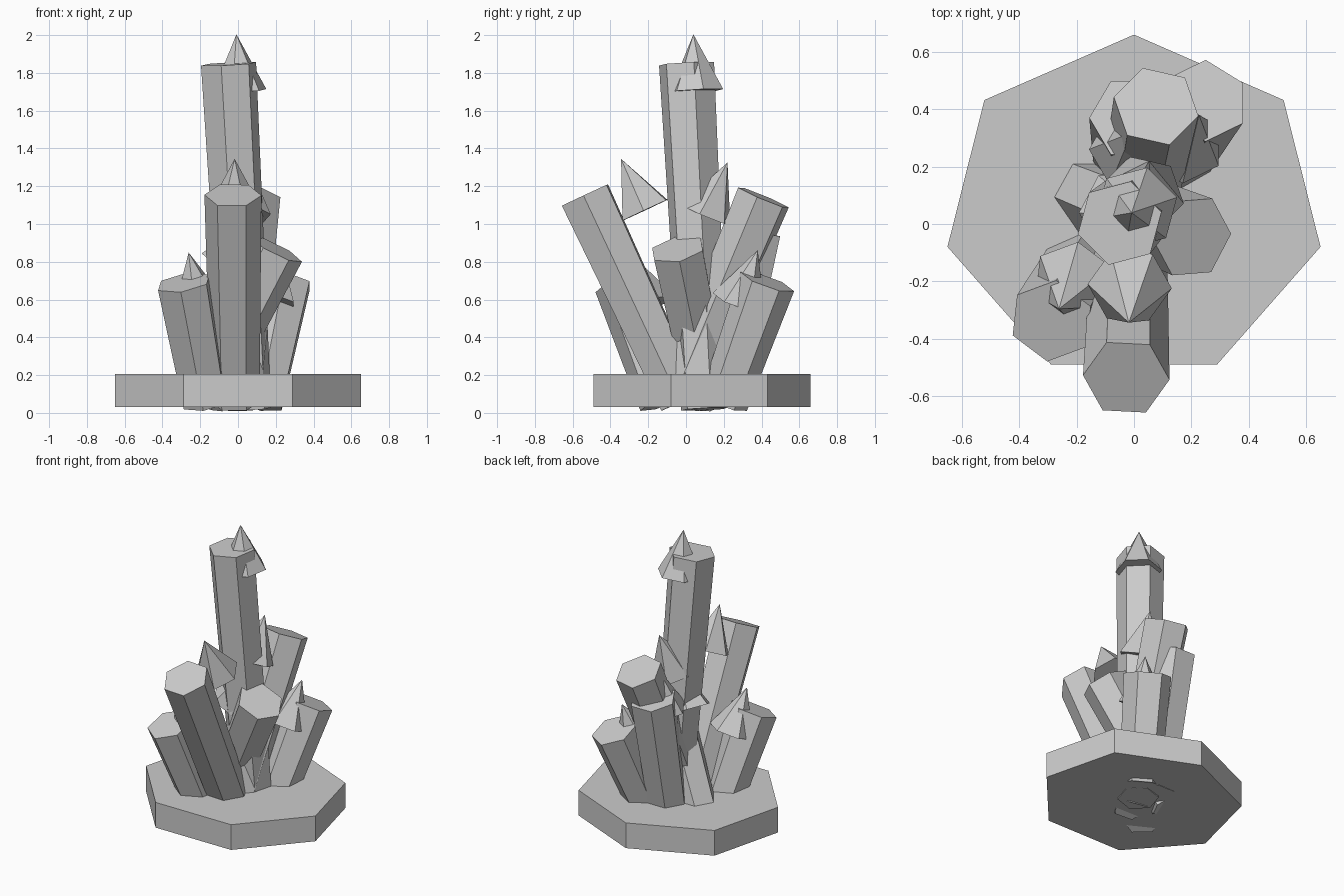
import bpy
import math
from mathutils import Vector

if "Cube" in bpy.data.objects:
    bpy.data.objects.remove(bpy.data.objects["Cube"])


def make_object(name, verts, faces):
    mesh = bpy.data.meshes.new(name)
    mesh.from_pydata(verts, [], faces)
    mesh.update()
    obj = bpy.data.objects.new(name, mesh)
    bpy.context.collection.objects.link(obj)
    return obj


def ring(center, axis, radius, roll, n=6):
    # hexagon perpendicular to the axis, roll measured from the x direction
    u = Vector((1, 0, 0))
    u = (u - axis * u.dot(axis)).normalized()
    v = axis.cross(u)
    angles = [math.radians(roll) + k * math.tau / n for k in range(n)]
    return [center + (u * math.cos(a) + v * math.sin(a)) * radius for a in angles]


def shaft(name, bottom, top, roll, r_bottom=0.13, r_top=0.151, n=6):
    b, t = Vector(bottom), Vector(top)
    axis = (t - b).normalized()
    verts = ring(b, axis, r_bottom, roll) + ring(t, axis, r_top, roll)
    faces = [(k, (k + 1) % n, n + (k + 1) % n, n + k) for k in range(n)]
    faces += [tuple(reversed(range(n))), tuple(range(n, 2 * n))]
    make_object(name, verts, faces)
    return axis


def tip(name, base, axis, roll, radius=0.147, height=0.3, n=6):
    b = Vector(base)
    verts = ring(b, axis, radius, roll) + [b + axis * height]
    faces = [(k, (k + 1) % n, n) for k in range(n)] + [tuple(reversed(range(n)))]
    make_object(name, verts, faces)


# seven-sided rock base, a little wider than deep
N = 7
outline = [(0.667 * math.sin(k * math.tau / N), 0.055 + 0.605 * math.cos(k * math.tau / N))
           for k in range(N)][::-1]
base_verts = [(x, y, z) for z in (0.03, 0.205) for x, y in outline]
base_faces = [(k, (k + 1) % N, N + (k + 1) % N, N + k) for k in range(N)]
base_faces += [tuple(reversed(range(N))), tuple(range(N, 2 * N))]
make_object("rock_base", base_verts, base_faces)

# crystals: name, shaft bottom, shaft top, roll, centre of the tip's base
crystals = [
    ("main", (0.05, 0.10, 0.02), (-0.05, 0.003, 1.848), 15, (0.008, 0.055, 1.705)),
    ("front", (-0.015, -0.025, 0.06), (-0.027, -0.535, 1.153), -3, (-0.015, -0.217, 1.073)),
    ("back", (-0.01, -0.045, 0.055), (0.077, 0.41, 1.14), -12, (0.03, 0.104, 1.05)),
    ("back_right", (0.12, 0.20, 0.055), (0.25, 0.43, 0.695), 30, (0.17, 0.28, 0.585)),
    ("front_left", (-0.17, -0.12, 0.055), (-0.287, -0.338, 0.69), 24, (-0.21, -0.20, 0.57)),
    ("right", (-0.20, 0.12, 0.065), (0.203, -0.045, 0.866), -1, (-0.06, 0.05, 0.78)),
    ("back_low", (-0.01, 0.19, 0.05), (-0.005, 0.37, 0.96), 0, (-0.01, 0.26, 0.85)),
]
for name, bottom, top, roll, tip_base in crystals:
    axis = shaft(name + "_crystal", bottom, top, roll)
    tip(name + "_crystal_tip", tip_base, axis, roll)
